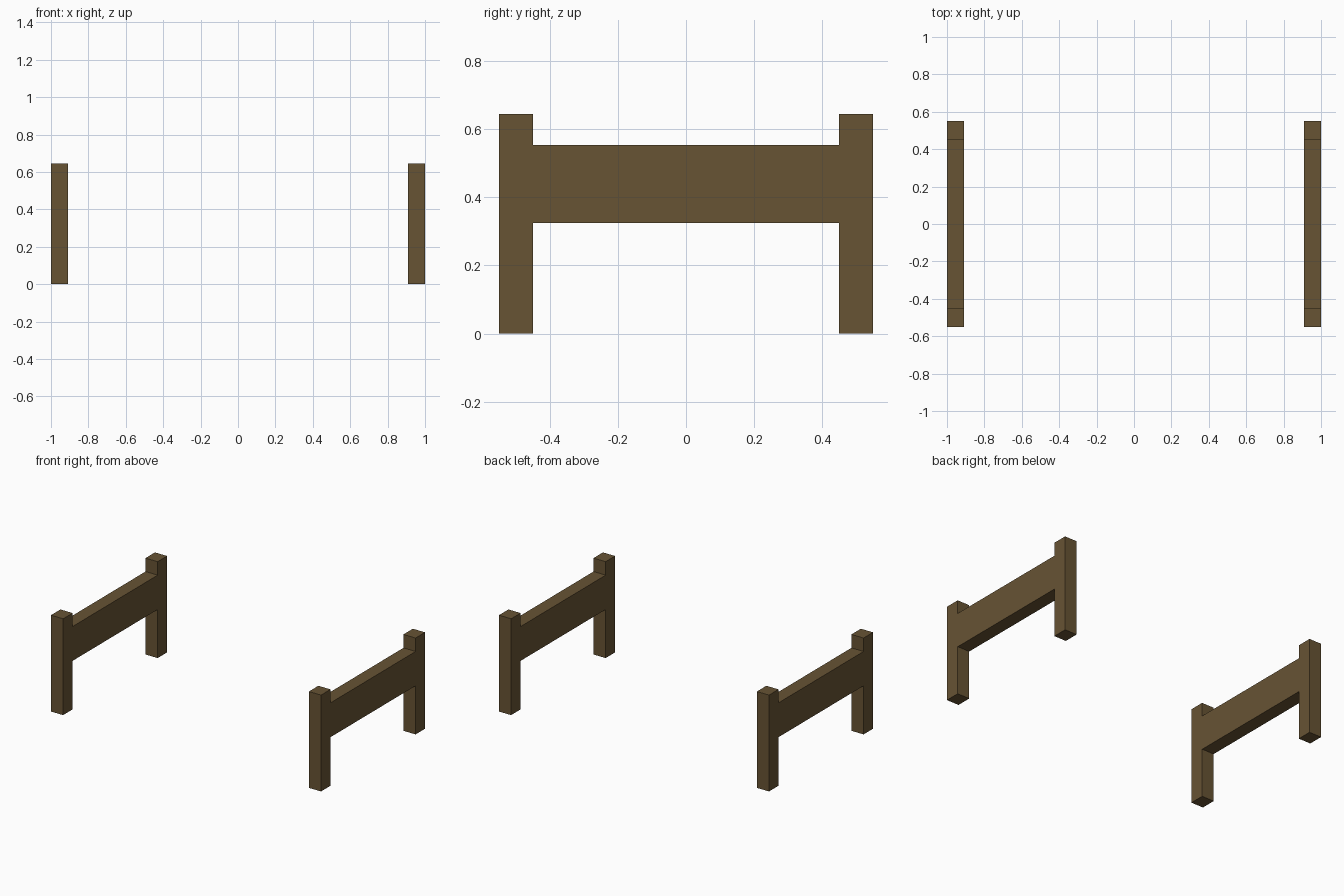
import bpy, bmesh

if "Cube" in bpy.data.objects:
    bpy.data.objects.remove(bpy.data.objects["Cube"])

wood = bpy.data.materials.new("dark_wood")
wood.diffuse_color = (0.136, 0.087, 0.034, 1)
wood.use_nodes = True
wood.node_tree.nodes["Principled BSDF"].inputs["Base Color"].default_value = wood.diffuse_color

# Half of the end-frame outline (y, z): post with rail reaching the middle
HALF = [(0.45, 0.325), (0.45, 0), (0.55, 0), (0.55, 0.645), (0.45, 0.645), (0.45, 0.555)]
OUTLINE = HALF + [(-y, z) for y, z in reversed(HALF)]
THICK = 0.09


def end_frame(name, x):
    """Two posts joined by a flush rail, extruded along x."""
    bm = bmesh.new()
    face = bm.faces.new([bm.verts.new((x, y, z)) for y, z in OUTLINE])
    ext = bmesh.ops.extrude_face_region(bm, geom=[face], use_keep_orig=True)
    moved = [v for v in ext["geom"] if isinstance(v, bmesh.types.BMVert)]
    bmesh.ops.translate(bm, verts=moved, vec=(THICK, 0, 0))
    bmesh.ops.recalc_face_normals(bm, faces=bm.faces)
    mesh = bpy.data.meshes.new(name)
    bm.to_mesh(mesh)
    bm.free()
    mesh.materials.append(wood)
    obj = bpy.data.objects.new(name, mesh)
    bpy.context.collection.objects.link(obj)


# Matching frames at either end
end_frame("left_end_frame", -1)
end_frame("right_end_frame", 1 - THICK)
